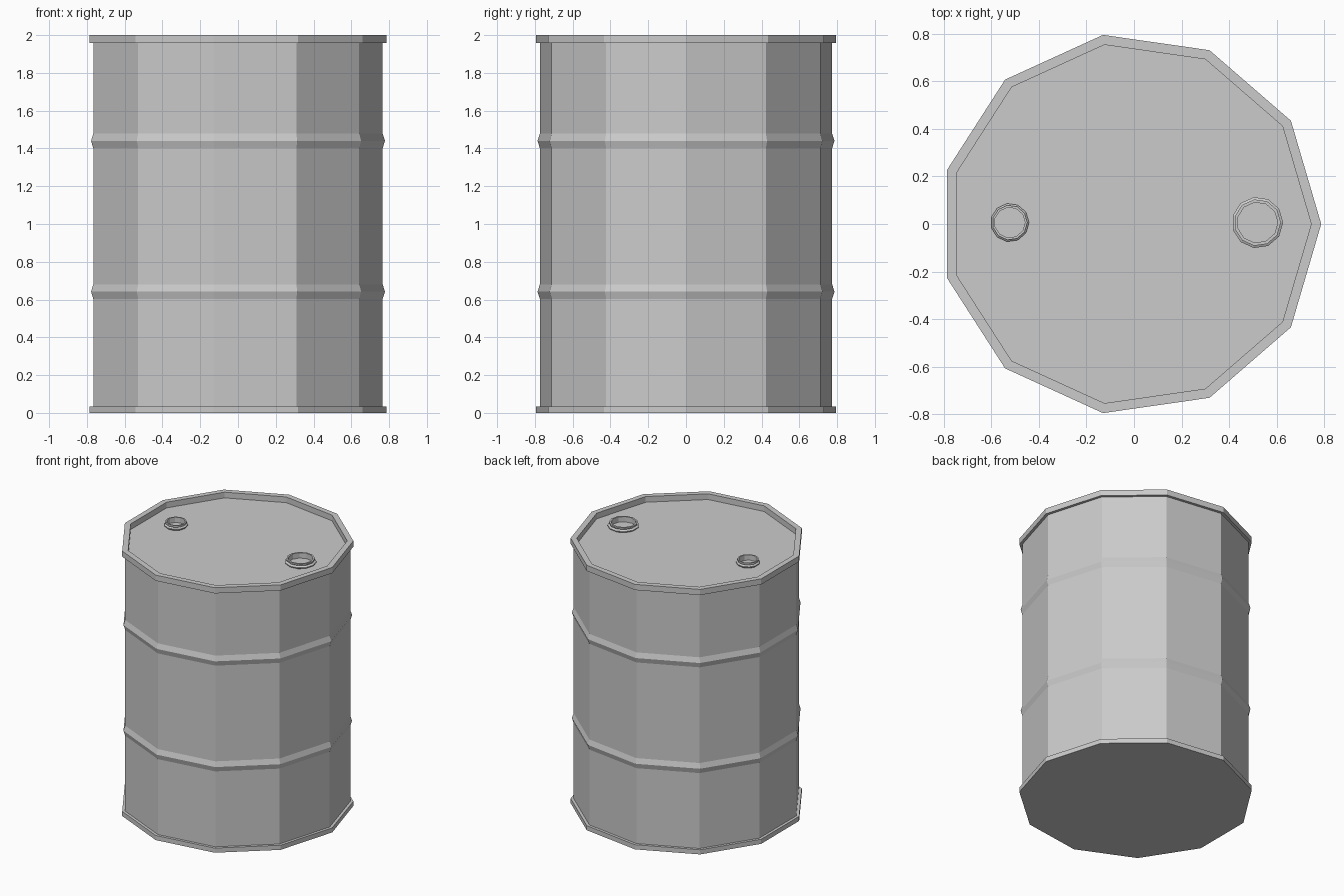
import bpy, bmesh
from math import cos, sin, tau

cube = bpy.data.objects.get("Cube")
if cube:
    bpy.data.objects.remove(cube, do_unlink=True)

SIDES = 11
CENTRE = (-0.016, 0.0)
HEIGHT = 2.0
LID_Z = 1.957

# Plain grey metal
metal = bpy.data.materials.new("grey_metal")
GREY = (0.6, 0.6, 0.6, 1)
metal.diffuse_color = GREY
metal.use_nodes = True
metal.node_tree.nodes["Principled BSDF"].inputs["Base Color"].default_value = GREY


def lathe(name, profile, centre, closed=False):
    """Turn a (radius, z) profile into a flat-sided ring; a zero radius makes a pole."""
    bm = bmesh.new()
    rings = []
    for r, z in profile:
        if r == 0:
            rings.append([bm.verts.new((*centre, z))] * SIDES)
            continue
        angles = [tau * i / SIDES for i in range(SIDES)]
        rings.append([bm.verts.new((centre[0] + r * cos(a), centre[1] + r * sin(a), z))
                      for a in angles])
    pairs = list(zip(rings, rings[1:]))
    if closed:
        pairs.append((rings[-1], rings[0]))
    for low, high in pairs:
        for i in range(SIDES):
            j = (i + 1) % SIDES
            corners = dict.fromkeys((low[i], low[j], high[j], high[i]))
            bm.faces.new(list(corners))
    bmesh.ops.recalc_face_normals(bm, faces=bm.faces)
    # Merge the flat pole fans into single polygons
    poles = [v for v in bm.verts if len(v.link_edges) == SIDES]
    bmesh.ops.dissolve_verts(bm, verts=poles)
    mesh = bpy.data.meshes.new(name)
    bm.to_mesh(mesh)
    bm.free()
    mesh.materials.append(metal)
    obj = bpy.data.objects.new(name, mesh)
    bpy.context.collection.objects.link(obj)
    return obj


# Drum shell: base chime, two rolling hoops, top chime and recessed lid
BODY, HOOP, CHIME, INNER = 0.782, 0.794, 0.803, 0.761
shell = [(0, 0), (CHIME, 0), (CHIME, 0.035), (BODY, 0.035)]
for z in (0.642, 1.44):
    shell += [(BODY, z - 0.038), (HOOP, z), (BODY, z + 0.038)]
shell += [(BODY, LID_Z), (CHIME, LID_Z), (CHIME, HEIGHT),
          (INNER, HEIGHT), (INNER, LID_Z), (0, LID_Z)]
lathe("drum_shell", shell, CENTRE)

# Threaded openings: flared collar with a narrower raised lip
for name, x, r in (("large_bung", 0.519, 0.108), ("small_bung", -0.522, 0.081)):
    collar = [(0.85, 0), (1, 0.01), (1, 0.016), (0.86, 0.024),
              (0.91, 0.03), (0.91, 0.04), (0.79, 0.04), (0.79, 0)]
    lathe(name, [(r * k, LID_Z + h) for k, h in collar], (x, 0.006), closed=True)
